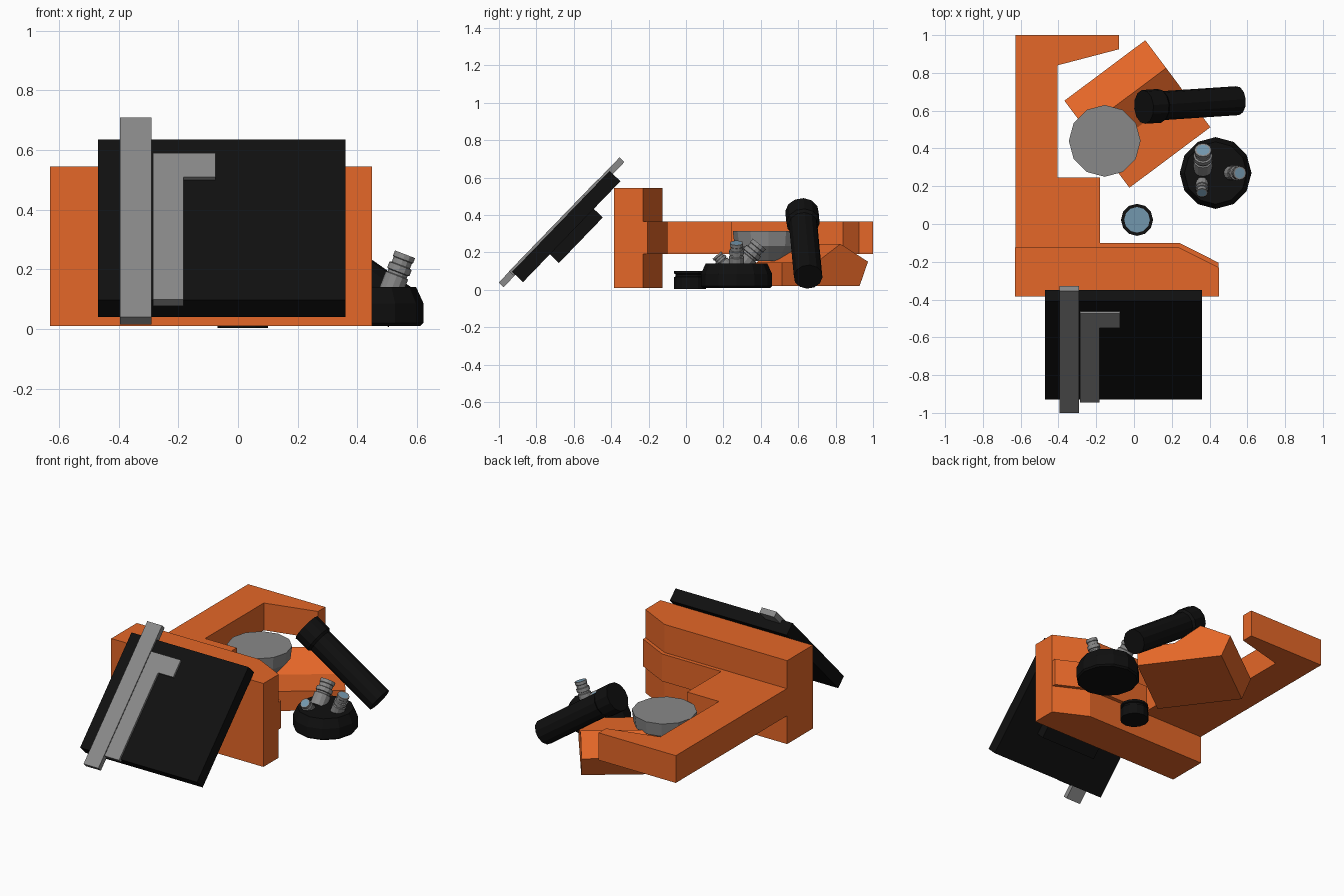
import bpy, bmesh, math
from mathutils import Vector, Matrix

if "Cube" in bpy.data.objects:
    bpy.data.objects.remove(bpy.data.objects["Cube"])


def mat(name, c):
    m = bpy.data.materials.new(name)
    m.diffuse_color = (*c, 1)
    m.use_nodes = True
    m.node_tree.nodes["Principled BSDF"].inputs["Base Color"].default_value = m.diffuse_color
    return m


ORANGE = mat("orange", (0.78, 0.135, 0.021))
BLACK = mat("black", (0.005, 0.005, 0.005))
GREY = mat("grey", (0.25, 0.25, 0.25))
GLASS = mat("blue_glass", (0.17, 0.31, 0.42))


def finish(name, bm, mats, matrix=Matrix()):
    bmesh.ops.recalc_face_normals(bm, faces=bm.faces[:])
    me = bpy.data.meshes.new(name)
    bm.to_mesh(me)
    bm.free()
    for m in mats:
        me.materials.append(m)
    ob = bpy.data.objects.new(name, me)
    ob.matrix_world = matrix
    bpy.context.collection.objects.link(ob)
    return ob


def prism(name, pts, lo, hi, m, matrix=Matrix()):
    """Extrude a flat profile along local z."""
    bm = bmesh.new()
    f = bm.faces.new([bm.verts.new((x, y, lo)) for x, y in pts])
    ext = bmesh.ops.extrude_face_region(bm, geom=[f])["geom"]
    bmesh.ops.translate(bm, vec=(0, 0, hi - lo),
                        verts=[v for v in ext if isinstance(v, bmesh.types.BMVert)])
    return finish(name, bm, [m], matrix)


def lathe(name, profile, m, base=(0, 0, 0), axis=(0, 0, 1), lens=0, n=12):
    """Ring profile (radius, height) about an axis; optional glass disc on the end."""
    bm = bmesh.new()
    prof = list(profile)
    if lens:
        prof.append((lens, prof[-1][1]))
    rings = [[bm.verts.new((r * math.cos(2 * math.pi * i / n), r * math.sin(2 * math.pi * i / n), h))
              for i in range(n)] for r, h in prof]
    for a, b in zip(rings, rings[1:]):
        for i in range(n):
            j = (i + 1) % n
            bm.faces.new((a[i], a[j], b[j], b[i]))
    bm.faces.new(rings[0][::-1])
    top = bm.faces.new(rings[-1])
    if lens:
        top.material_index = 1
    rot = Vector((0, 0, 1)).rotation_difference(Vector(axis).normalized()).to_matrix().to_4x4()
    return finish(name, bm, [m, GLASS], Matrix.Translation(base) @ rot)


# main frame: base slab and the hooked arm through it
prism("base_block", [(-.63, -.385), (.45, -.385), (.45, -.23), (.24, -.125), (-.63, -.125)],
      .01, .545, ORANGE)
prism("hooked_arm", [(-.628, -.383), (.448, -.383), (.448, -.205), (.24, -.10), (-.18, -.10),
                     (-.18, .245), (-.405, .245), (-.405, .84), (-.08, .925), (-.08, 1.0),
                     (-.628, 1.0)], .19, .365, ORANGE)

# tilted stage: local x across, y up the slope, z out of the plate
STAGE = Matrix.Translation((-.055, -.64, .338)) @ Matrix.Rotation(math.radians(46), 4, 'X')


def rect(x0, x1, y0, y1):
    return [(x0, y0), (x1, y0), (x1, y1), (x0, y1)]


prism("stage_plate", rect(-.415, .415, -.375, .375), -.04, .04, BLACK, STAGE)
prism("stage_mount", rect(-.2, .2, -.168, .17), -.107, -.035, BLACK, STAGE)
prism("long_rail", rect(-.34, -.235, -.466, .464), .016, .052, GREY, STAGE)
prism("slide_clip", [(-.23, -.385), (-.127, -.385), (-.127, .185), (-.02, .185),
                     (-.02, .297), (-.23, .297)], .022, .054, GREY, STAGE)

# wedge-shaped head: side profile (along, height) extruded across its width
along = Vector((.598, -.80, 0)).normalized()
across = Vector((-along.y, along.x, 0)) * -1
WEDGE = Matrix((along, Vector((0, 0, 1)), across)).transposed().to_4x4()
WEDGE.translation = (.06, .973, 0)
prism("head_wedge", [(.056, .02), (.575, .02), (.575, .145), (.345, .145), (.184, .245), (0, .15)],
      0, .535, ORANGE, WEDGE)

# grey bowl
lathe("bowl", [(.11, .155), (.18, .235), (.19, .315)], GREY, (-.155, .44, 0))

# eyepiece tube lying on a slant with a wider collar at the top
p0, p1 = Vector((.052, .62, .416)), Vector((.548, .653, .069))
L = (p1 - p0).length
lathe("eyepiece_tube", [(.09, 0), (.09, .1), (.077, .115), (.077, L)], BLACK, p0, p1 - p0)

# lens turret with three objectives
lathe("turret", [(.18, .01), (.19, .02), (.19, .085), (.165, .14)], BLACK, (.432, .27, 0))
objectives = [((.365, .29, .12), (.365, .392, .245), .05),
              ((.51, .27, .12), (.56, .27, .25), .04),
              ((.36, .222, .12), (.36, .165, .185), .034)]
for k, (a, b, r) in enumerate(objectives):
    h = (Vector(b) - Vector(a)).length
    prof = [(1, 0), (1, .45), (.85, .47), (.85, .53), (1, .55), (1, .7),
            (.82, .72), (.82, .85), (.9, .87), (.9, 1)]
    lathe(f"objective_{k + 1}", [(r * q, h * t) for q, t in prof], GREY, a,
          Vector(b) - Vector(a), lens=r * .7)

# small lamp with glass top
lathe("lamp", [(.085, .003), (.085, .068), (.077, .072), (.077, .082), (.085, .086), (.085, .1)],
      BLACK, (.016, .022, 0), lens=.068)
